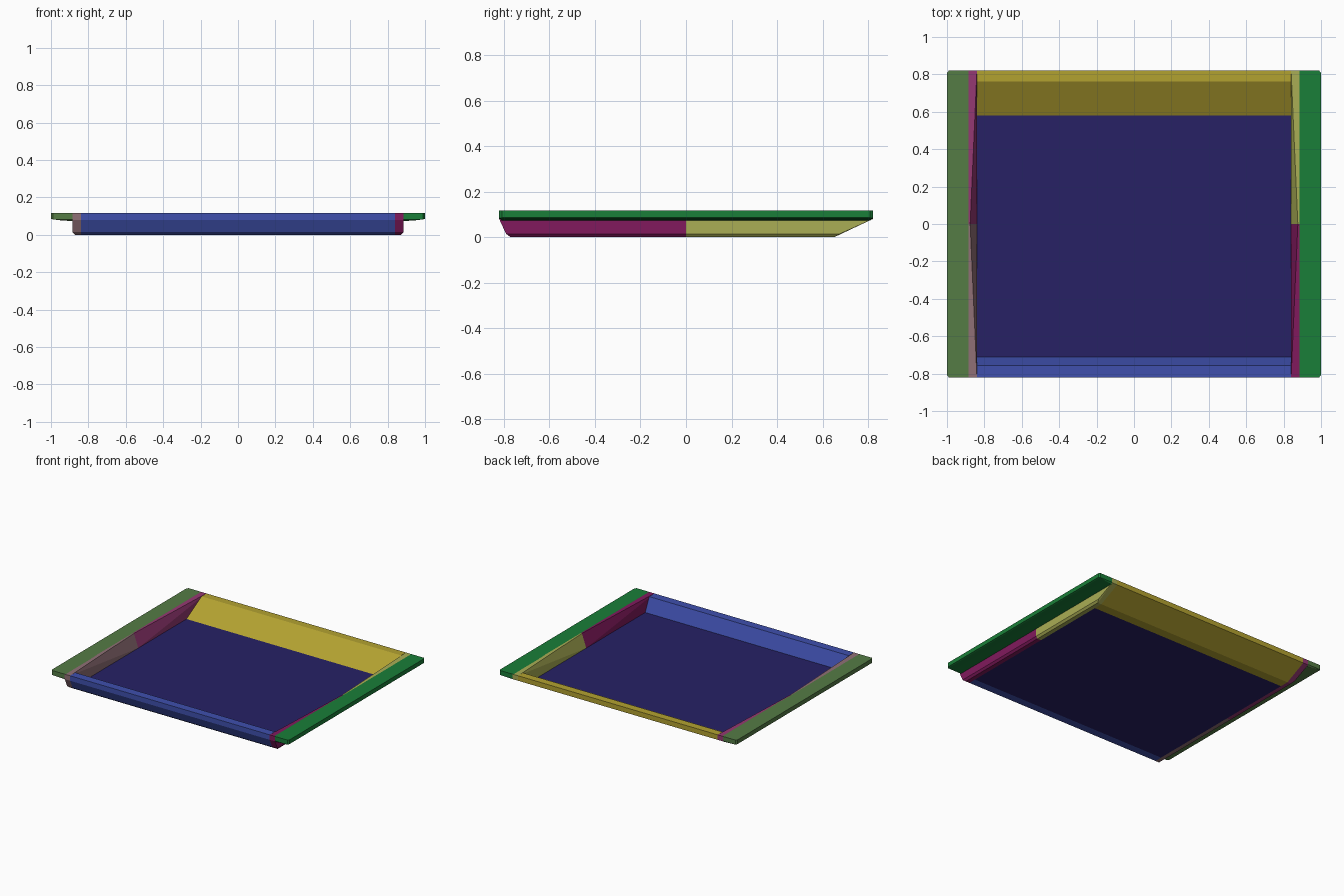
import bpy, bmesh

if "Cube" in bpy.data.objects:
    bpy.data.objects.remove(bpy.data.objects["Cube"])

TOP = 0.118   # rim height
FLOOR = 0.015 # floor thickness
INNER = 0.84  # half width of the floor
OUTER = 0.885 # half width of the tray body


def hull(name, points, color):
    """Flat-faced solid wrapped round a few corner points."""
    bm = bmesh.new()
    for p in points:
        bm.verts.new(p)
    res = bmesh.ops.convex_hull(bm, input=bm.verts[:])
    junk = {g for g in res["geom_interior"] + res["geom_unused"]
            if isinstance(g, bmesh.types.BMVert)}
    bmesh.ops.delete(bm, geom=list(junk), context='VERTS')
    bmesh.ops.dissolve_limit(bm, angle_limit=0.01, verts=bm.verts[:], edges=bm.edges[:])
    bmesh.ops.recalc_face_normals(bm, faces=bm.faces[:])
    me = bpy.data.meshes.new(name)
    bm.to_mesh(me)
    bm.free()
    ob = bpy.data.objects.new(name, me)
    bpy.context.collection.objects.link(ob)
    mat = bpy.data.materials.new(name + "_color")
    mat.diffuse_color = (*color, 1)
    mat.use_nodes = True
    mat.node_tree.nodes["Principled BSDF"].inputs["Base Color"].default_value = mat.diffuse_color
    me.materials.append(mat)
    return ob


def across(profile, x0, x1):
    """Repeat a y-z profile at two x positions."""
    return [(x, y, z) for x in (x0, x1) for y, z in profile]


# outer y-z outlines of the end walls, from rim down to base
front_out = [(-0.82, TOP), (-0.82, 0.08), (-0.79, FLOOR), (-0.77, 0)]
back_out = [(0.82, TOP), (0.82, 0.08), (0.675, FLOOR), (0.65, 0)]

# floor slab
hull("floor", across([(-0.71, 0), (-0.71, FLOOR), (0.58, FLOOR), (0.58, 0)],
                     -INNER, INNER), (0.02, 0.015, 0.13))

# steep front wall and long sloping back wall
hull("front_wall", across(front_out + [(-0.71, 0), (-0.71, FLOOR), (-0.757, TOP)],
                          -INNER, INNER), (0.05, 0.08, 0.42))
hull("back_wall", across(back_out + [(0.58, 0), (0.58, FLOOR), (0.762, TOP)],
                         -INNER, INNER), (0.45, 0.36, 0.03))

# side walls in front and back halves, thinning at the top towards the middle
wall_colors = {
    ("right", "front"): (0.22, 0.01, 0.11),
    ("right", "back"): (0.40, 0.42, 0.09),
    ("left", "front"): (0.28, 0.16, 0.18),
    ("left", "back"): (0.30, 0.04, 0.17),
}
handle_colors = {"right": (0.01, 0.21, 0.04), "left": (0.09, 0.20, 0.06)}

for side, s in (("right", 1), ("left", -1)):
    for half, outline in (("front", front_out), ("back", back_out)):
        pts = [(INNER, y, z) for y, z in outline]
        pts += [(OUTER if z > 0 else 0.872, y, z) for y, z in outline]
        pts += [(x, 0, z) for x, z in ((0.876, TOP), (OUTER, TOP), (OUTER, FLOOR),
                                       (0.872, 0), (INNER, 0), (INNER, FLOOR))]
        hull(f"{side}_wall_{half}", [(s * x, y, z) for x, y, z in pts],
             wall_colors[side, half])

    # flat grip ledge with a gently tapered underside and nipped corners
    pts = []
    for d in (-1, 1):
        for x, z in ((0.88, TOP), (0.99, TOP), (0.99, 0.083), (0.88, 0.083)):
            pts.append((s * x, d * 0.82, z))
        for x, z in ((1.0, TOP), (1.0, 0.086), (0.95, 0.078), (0.88, 0.073)):
            pts.append((s * x, d * 0.808, z))
    hull(f"{side}_ledge", pts, handle_colors[side])
